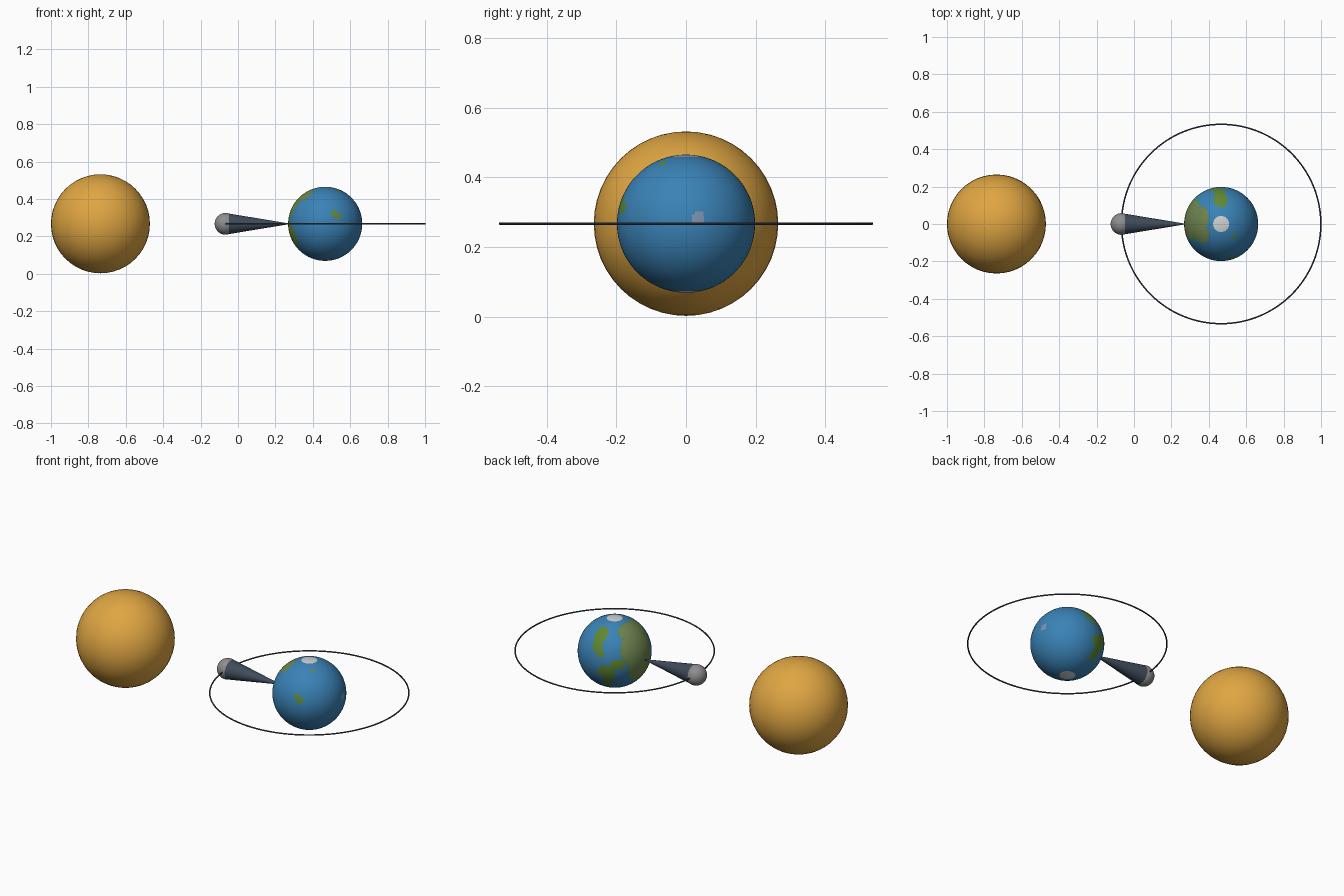
import bpy, math
from mathutils import Vector, noise

if "Cube" in bpy.data.objects:
    bpy.data.objects.remove(bpy.data.objects["Cube"])

Z = 0.267
EARTH = Vector((0.466, 0, Z))
EARTH_R = 0.198
ORBIT_R = 0.533


def mat(name, rgb):
    m = bpy.data.materials.new(name)
    m.diffuse_color = (*rgb, 1)
    m.use_nodes = True
    m.node_tree.nodes["Principled BSDF"].inputs["Base Color"].default_value = m.diffuse_color
    return m


amber = mat("amber", (0.74, 0.38, 0.055))
ocean = mat("ocean_blue", (0.042, 0.225, 0.47))
green = mat("land_green", (0.115, 0.245, 0.032))
olive = mat("dry_olive", (0.16, 0.235, 0.08))
ice = mat("ice_white", (0.62, 0.64, 0.65))
haze = mat("pale_spot", (0.20, 0.30, 0.44))
grey = mat("moon_grey", (0.27, 0.27, 0.28))
slate = mat("slate", (0.05, 0.072, 0.105))


def finish(name, *mats):
    ob = bpy.context.object
    ob.name = name
    for m in mats:
        ob.data.materials.append(m)
    bpy.ops.object.shade_smooth_by_angle(angle=math.radians(35))
    return ob


def ball(name, loc, r, seg, *mats):
    bpy.ops.mesh.primitive_uv_sphere_add(segments=seg, ring_count=seg // 2,
                                         radius=r, location=loc)
    return finish(name, *mats)


# sun and moon
ball("sun", (-0.7355, 0, Z), 0.2645, 48, amber)
moon_x = EARTH.x - ORBIT_R
ball("moon", (moon_x, 0, Z), 0.058, 32, grey)

# shadow cone from the moon to the planet
tip = EARTH.x - EARTH_R + 0.004
bpy.ops.mesh.primitive_cone_add(vertices=32, radius1=0.0578, radius2=0.002,
                                depth=tip - moon_x,
                                location=((tip + moon_x) / 2, 0, Z),
                                rotation=(0, math.pi / 2, 0))
finish("shadow_cone", slate)

# orbit ring
bpy.ops.mesh.primitive_torus_add(major_segments=128, minor_segments=8,
                                 major_radius=ORBIT_R, minor_radius=0.004,
                                 location=EARTH)
finish("orbit_ring", slate)

# planet: land patches as (longitude, latitude, half width, half height) ellipses
planet = ball("planet", EARTH, EARTH_R, 144, ocean, green, olive, ice, haze)
GREEN = [(92, 50, 17, 14), (92, 33, 10, 14), (101, 18, 8, 7),
         (112, -12, 15, 14), (112, -32, 10, 14), (128, 2, 14, 8),
         (200, -20, 14, 17), (198, 33, 12, 14),
         (290, 12, 7, 5), (284, 17, 4, 5), (315, 61, 7, 3)]
OLIVE = [(172, 28, 32, 26), (172, -8, 24, 28), (175, 52, 38, 15),
         (205, 52, 25, 12), (150, 20, 14, 12)]


def inside(patches, lon, lat, wob, grow=0):
    return any(((lon - a) / (w + grow)) ** 2 + ((lat - b) / (h + grow)) ** 2 < 1 + wob
               for a, b, w, h in patches)


for p in planet.data.polygons:
    d = p.center.normalized()
    lat = math.degrees(math.asin(d.z))
    lon = math.degrees(math.atan2(d.y, d.x)) % 360
    wob = 0.6 * noise.noise(d * 6)
    if abs(lat) > 76.5:
        p.material_index = 3
    elif d.angle(Vector((0.98, 0.18, 0.08))) < 0.1:
        p.material_index = 4
    elif inside(OLIVE, lon, lat, wob):
        p.material_index = 2
    elif inside(GREEN, lon, lat, wob) or inside(OLIVE, lon, lat, wob, 2):
        p.material_index = 1
